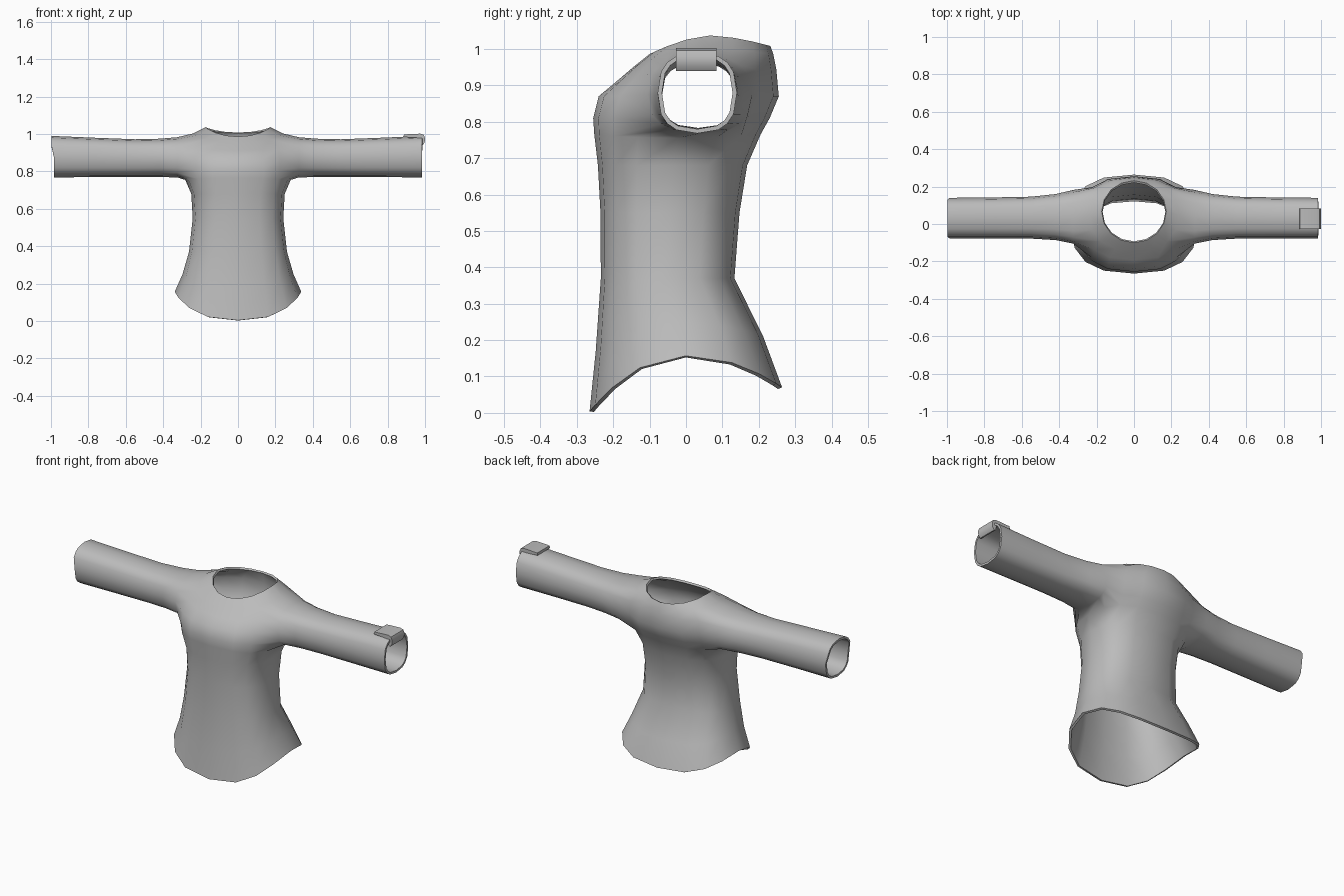
import bpy, bmesh, math

if "Cube" in bpy.data.objects:
    bpy.data.objects.remove(bpy.data.objects["Cube"])

N = 16  # columns around the torso


def spow(v, e):
    return math.copysign(abs(v) ** e, v)


grey = bpy.data.materials.new("cloth grey")
grey.diffuse_color = (0.5, 0.5, 0.5, 1)
grey.use_nodes = True
grey.node_tree.nodes["Principled BSDF"].inputs["Base Color"].default_value = grey.diffuse_color


def finish(name, bm, angle, thickness=0):
    bmesh.ops.recalc_face_normals(bm, faces=bm.faces)
    mesh = bpy.data.meshes.new(name)
    bm.to_mesh(mesh)
    bm.free()
    mesh.materials.append(grey)
    obj = bpy.data.objects.new(name, mesh)
    bpy.context.collection.objects.link(obj)
    bpy.ops.object.select_all(action='DESELECT')
    obj.select_set(True)
    bpy.context.view_layer.objects.active = obj
    if thickness:
        mod = obj.modifiers.new("thickness", 'SOLIDIFY')
        mod.thickness = thickness
        mod.offset = -1
        bpy.ops.object.modifier_apply(modifier=mod.name)
    bpy.ops.object.shade_smooth_by_angle(angle=math.radians(angle))
    return obj


# Torso rings: half width, front y, back y, front z, side z, back z, squareness
RINGS = [
    (0.338, -0.265, 0.264, 0.004, 0.157, 0.070, 2.6),
    (0.297, -0.248, 0.212, 0.170, 0.250, 0.210, 2.6),
    (0.262, -0.234, 0.133, 0.370, 0.370, 0.370, 2.6),
    (0.242, -0.235, 0.147, 0.550, 0.550, 0.550, 2.6),
    (0.250, -0.242, 0.168, 0.680, 0.680, 0.680, 2.6),
    (0.282, -0.252, 0.205, 0.765, 0.755, 0.765, 2.6),
    (0.290, -0.255, 0.230, 0.810, 0.810, 0.810, 2.6),
    (0.290, -0.240, 0.255, 0.870, 0.870, 0.870, 2.6),
    (0.285, -0.192, 0.248, 0.910, 0.940, 0.945, 2.4),
    (0.240, -0.145, 0.240, 0.950, 1.003, 0.985, 2.2),
    (0.173, -0.100, 0.232, 0.986, 1.037, 1.008, 2.0),
]
ARM_LOW, ARM_HIGH, ARM_COL = 5, 9, 2  # rows and columns bounding the armholes

bm = bmesh.new()
rings = []
for a, yf, yb, zf, zs, zb, n in RINGS:
    ring = []
    for k in range(N):
        t = 2 * math.pi * k / N
        c, s = math.cos(t), math.sin(t)
        y = (yf + yb) / 2 + (yb - yf) / 2 * spow(s, 2 / n)
        z = zs + ((zb if s > 0 else zf) - zs) * abs(s) ** 1.6
        ring.append(bm.verts.new((a * spow(c, 2 / n), y, z)))
    rings.append(ring)

# Torso faces, leaving the armholes open
for r in range(len(rings) - 1):
    for k in range(N):
        from_side = min(abs(k + 0.5 - m) for m in (0, 8, 16))
        if ARM_LOW <= r < ARM_HIGH and from_side < ARM_COL:
            continue
        j = (k + 1) % N
        bm.faces.new((rings[r][k], rings[r][j], rings[r + 1][j], rings[r + 1][k]))

# Sleeve rings: x, front y, back y, bottom z, top z
SLEEVE = [
    (0.325, -0.105, 0.182, 0.768, 0.983),
    (0.42, -0.086, 0.160, 0.770, 0.975),
    (0.55, -0.078, 0.146, 0.771, 0.972),
    (0.76, -0.078, 0.142, 0.770, 0.980),
    (0.985, -0.078, 0.140, 0.768, 0.990),
]
# Armhole border as (column, row) offsets, in order around the hole
border = ([(i, -2) for i in range(-2, 2)] + [(2, i) for i in range(-2, 2)]
          + [(-i, 2) for i in range(-2, 2)] + [(-2, -i) for i in range(-2, 2)])
for side in (1, -1):
    prev = []
    for col, row in border:
        k = col % N if side > 0 else (8 - col) % N
        prev.append(rings[ARM_LOW + 2 + row][k])
    for x, yf, yb, zl, zh in SLEEVE:
        cur = []
        for col, row in border:
            t = math.atan2(row, col)
            y = (yf + yb) / 2 + (yb - yf) / 2 * spow(math.cos(t), 2 / 2.5)
            z = (zl + zh) / 2 + (zh - zl) / 2 * spow(math.sin(t), 2 / 2.5)
            end = 0.012 if side < 0 and x > 0.9 and row > 0 else 0
            cur.append(bm.verts.new((side * (x + end), y, z)))
        for i in range(len(border)):
            j = (i + 1) % len(border)
            bm.faces.new((prev[i], prev[j], cur[j], cur[i]))
        prev = cur
finish("shirt", bm, 60, 0.012)

# Cuff tab: a strip folded over the sleeve end
TAB = [(0.885, 0.984), (0.887, 0.998), (0.975, 1.002), (0.993, 0.996), (1.0, 0.978),
       (0.998, 0.955), (0.988, 0.940), (0.976, 0.944), (0.974, 0.965), (0.960, 0.980)]
bm = bmesh.new()
face = bm.faces.new([bm.verts.new((x, -0.028, z)) for x, z in TAB])
out = bmesh.ops.extrude_face_region(bm, geom=[face])
bmesh.ops.translate(bm, vec=(0, 0.112, 0),
                    verts=[v for v in out["geom"] if isinstance(v, bmesh.types.BMVert)])
finish("cuff_tab", bm, 50)
